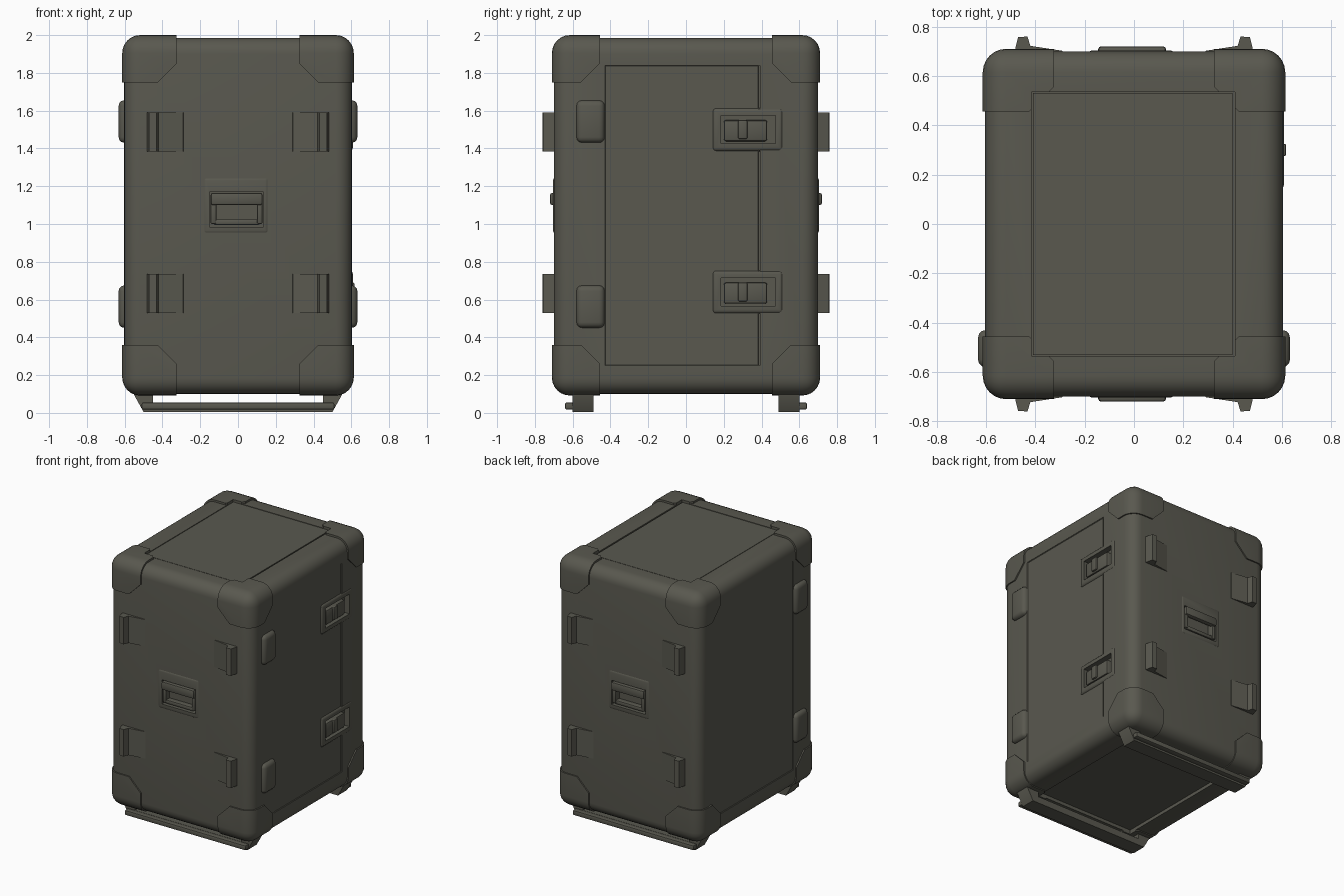
import bpy, bmesh, math

if "Cube" in bpy.data.objects:
    bpy.data.objects.remove(bpy.data.objects["Cube"])

mat = bpy.data.materials.new("olive_grey_plastic")
mat.diffuse_color = (0.100, 0.098, 0.078, 1)
mat.use_nodes = True
mat.node_tree.nodes["Principled BSDF"].inputs["Base Color"].default_value = mat.diffuse_color


def finish(name, bm):
    bmesh.ops.recalc_face_normals(bm, faces=bm.faces[:])
    me = bpy.data.meshes.new(name)
    bm.to_mesh(me)
    bm.free()
    ob = bpy.data.objects.new(name, me)
    bpy.context.collection.objects.link(ob)
    me.materials.append(mat)
    return ob


def box(name, x, y, z, bevel=0.0, seg=2):
    """Box from (min, max) pairs, with optionally rounded edges."""
    bm = bmesh.new()
    bmesh.ops.create_cube(bm, size=1)
    for v in bm.verts:
        for i, (a, b) in enumerate((x, y, z)):
            a, b = min(a, b), max(a, b)
            v.co[i] = (a + b) / 2 + v.co[i] * (b - a)
    if bevel:
        bmesh.ops.bevel(bm, geom=bm.edges[:], offset=bevel, segments=seg,
                        profile=0.5, affect='EDGES', clamp_overlap=True)
    return finish(name, bm)


def prism(name, pts, a, b, place):
    """Extrude a 2D profile from a to b; place maps (u, v, w) to x, y, z."""
    bm = bmesh.new()
    lo = [bm.verts.new(place(u, v, a)) for u, v in pts]
    hi = [bm.verts.new(place(u, v, b)) for u, v in pts]
    bm.faces.new(lo)
    bm.faces.new(hi)
    for i in range(len(pts)):
        j = (i + 1) % len(pts)
        bm.faces.new((lo[i], lo[j], hi[j], hi[i]))
    return finish(name, bm)


def boolean(ob, cutter, op='DIFFERENCE', keep=False):
    m = ob.modifiers.new("cut", 'BOOLEAN')
    m.operation, m.object, m.solver = op, cutter, 'EXACT'
    bpy.context.view_layer.objects.active = ob
    bpy.ops.object.modifier_apply(modifier=m.name)
    if not keep:
        bpy.data.objects.remove(cutter)


# Main case shell with rolled edges
body = box("case_body", (-0.603, 0.603), (-0.70, 0.70), (0.10, 1.985), 0.085, 6)

# Very shallow sunken panels on the side walls
boolean(body, box("cut", (0.598, 0.70), (-0.43, 0.385), (0.25, 1.84), 0.004, 1))
boolean(body, box("cut", (-0.70, -0.598), (-0.43, 0.58), (0.25, 1.84), 0.004, 1))
# Lid seam on the right side
boolean(body, box("cut", (0.588, 0.70), (0.386, 0.392), (0.25, 1.84)))

# Wells in top and bottom, kept to trim the corner pads, then filled by panels
wells = [box("cut_top", (-0.415, 0.41), (-0.535, 0.535), (1.955, 2.2)),
         box("cut_bottom", (-0.41, 0.41), (-0.53, 0.53), (-0.1, 0.125))]
for w in wells:
    boolean(body, w, keep=True)
box("top_panel", (-0.41, 0.40), (-0.53, 0.53), (1.94, 1.984))

# Eight corner pads: slices of a slightly larger rounded shell
for sx in (-1, 1):
    for sy in (-1, 1):
        for top in (True, False):
            pad = box("corner_pad", (-0.613, 0.613), (-0.71, 0.71), (0.092, 2.0), 0.095, 6)
            z = (1.75, 2.3) if top else (-0.2, 0.36)
            cell = box("cell", (sx * 0.325, sx * 0.9), (sy * 0.455, sy * 1.0), z, 0.10, 1)
            boolean(pad, cell, 'INTERSECT')
            boolean(pad, wells[0 if top else 1], keep=True)
for w in wells:
    bpy.data.objects.remove(w)

# Recessed carry handles, front and back
for s in (-1, 1):
    frame = box("handle_frame", (-0.187, 0.165), (s * 0.66, s * 0.704), (0.945, 1.25), 0.02, 3)
    for ob in (frame, body):
        boolean(ob, box("cut", (-0.15, 0.135), (s * 0.66, s * 0.9), (0.985, 1.17)))
    box("handle_grip", (-0.145, 0.13), (s * 0.68, s * 0.720), (1.10, 1.165), 0.012)
    for x in (-0.145, 0.10):
        box("handle_arm", (x, x + 0.03), (s * 0.65, s * 0.705), (1.0, 1.13), 0.008)
    box("handle_lower_bar", (-0.13, 0.115), (s * 0.65, s * 0.70), (0.995, 1.025), 0.008)

# Wedge clips with an outward lip, four on front and four on back
clip = [(0.285, 0.69), (0.29, 0.702), (0.42, 0.722), (0.432, 0.760),
        (0.47, 0.757), (0.478, 0.725), (0.485, 0.69)]
for sx in (-1, 1):
    for sy in (-1, 1):
        for z in (0.53, 1.385):
            prism("wedge_clip", clip, z, z + 0.205,
                  lambda u, v, w: (sx * u, sy * v, w))

# Hinge bumps near the front of both sides
for s in (-1, 1):
    for z in (0.45, 1.43):
        box("hinge_bump", (s * 0.57, s * 0.632), (-0.58, -0.43), (z, z + 0.225), 0.03, 3)

# Latches on the right side, across the seam
for z in (0.64, 1.50):
    frame = box("latch_frame", (0.56, 0.608), (0.14, 0.515), (z - 0.115, z + 0.115), 0.02, 3)
    for ob in (frame, body):
        boolean(ob, box("cut", (0.565, 0.8), (0.185, 0.475), (z - 0.075, z + 0.075)))
    box("latch_lever", (0.54, 0.603), (0.20, 0.43), (z - 0.062, z + 0.05), 0.012)
    box("latch_key", (0.58, 0.617), (0.275, 0.325), (z - 0.05, z + 0.05), 0.008)

# Skid rails under the case
rail = [(-0.55, 0.13), (-0.55, 0.095), (-0.50, 0.005), (0.50, 0.005), (0.55, 0.095),
        (0.55, 0.13), (0.45, 0.13), (0.45, 0.055), (-0.45, 0.055), (-0.45, 0.13)]
for s in (-1, 1):
    prism("skid_rail", rail, s * 0.49, s * 0.60, lambda u, v, w: (u, w, v))
    box("skid_edge", (-0.51, 0.51), (s * 0.595, s * 0.64), (0.018, 0.055), 0.008)

# Smooth shading with sharp creases kept
bpy.ops.object.select_all(action='SELECT')
bpy.context.view_layer.objects.active = body
bpy.ops.object.shade_smooth_by_angle(angle=math.radians(35))
